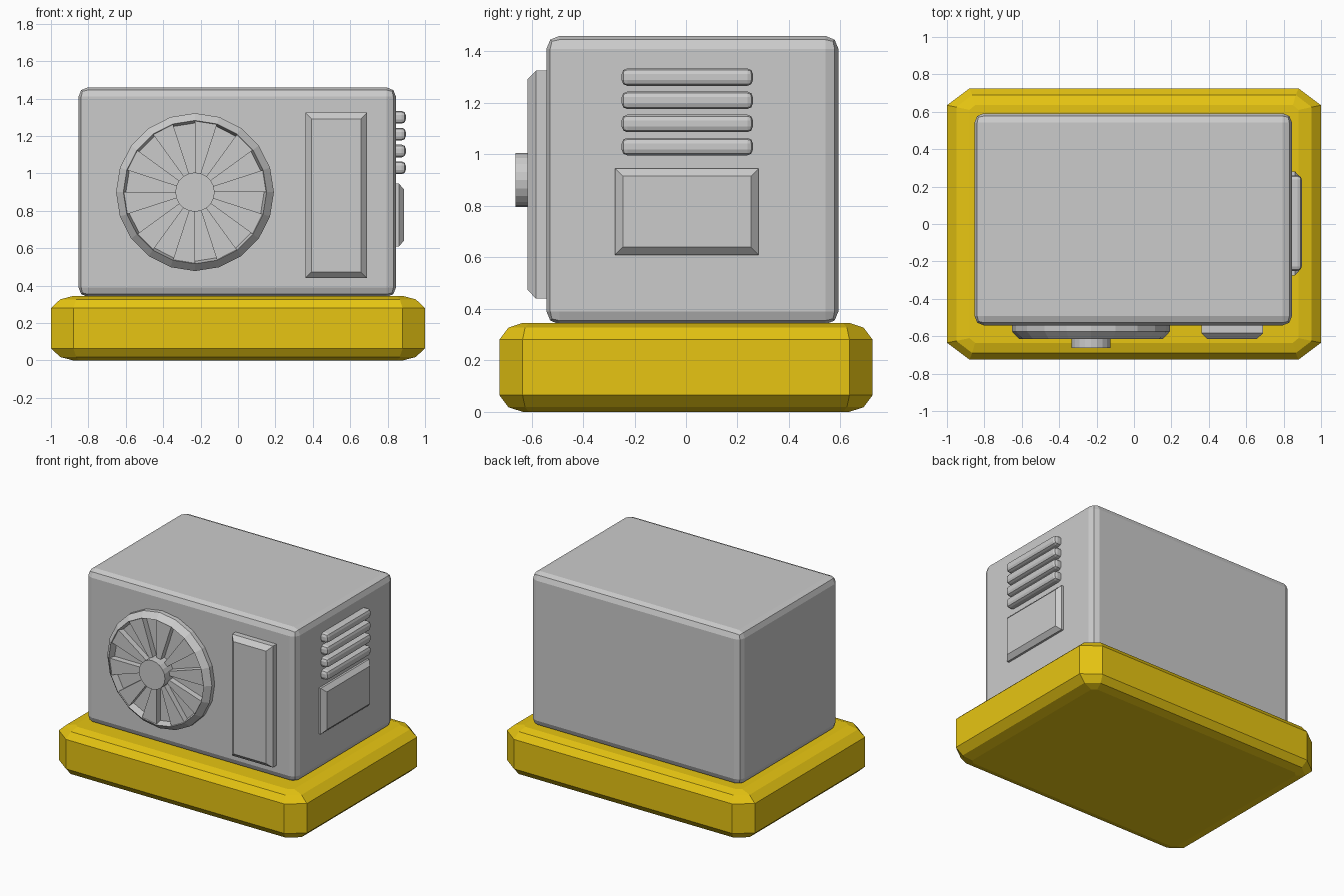
import bpy, bmesh
from math import sin, cos, pi

if "Cube" in bpy.data.objects:
    bpy.data.objects.remove(bpy.data.objects["Cube"])


def finish(name, bm):
    bmesh.ops.recalc_face_normals(bm, faces=bm.faces)
    mesh = bpy.data.meshes.new(name)
    bm.to_mesh(mesh)
    bm.free()
    ob = bpy.data.objects.new(name, mesh)
    bpy.context.collection.objects.link(ob)
    return ob


def loft(name, loops, closed=False):
    """Skin equal-length loops; cap the ends, or join last to first."""
    bm = bmesh.new()
    rings = [[bm.verts.new(p) for p in loop] for loop in loops]
    pairs = list(zip(rings, rings[1:]))
    if closed:
        pairs.append((rings[-1], rings[0]))
    else:
        bm.faces.new(rings[0])
        bm.faces.new(rings[-1])
    n = len(rings[0])
    for a, b in pairs:
        for i in range(n):
            j = (i + 1) % n
            bm.faces.new((a[i], a[j], b[j], b[i]))
    return finish(name, bm)


def box(name, lo, hi, bevel):
    bm = bmesh.new()
    bmesh.ops.create_cube(bm, size=1)
    for v in bm.verts:
        v.co = [l + (h - l) * (c + 0.5) for l, h, c in zip(lo, hi, v.co)]
    ob = finish(name, bm)
    mod = ob.modifiers.new("edge", 'BEVEL')
    mod.width, mod.segments = bevel, 2
    return ob


def octagon(hx, hy, cx, cy, z):
    return [(hx, hy - cy, z), (hx - cx, hy, z), (cx - hx, hy, z), (-hx, hy - cy, z),
            (-hx, cy - hy, z), (cx - hx, -hy, z), (hx - cx, -hy, z), (hx, cy - hy, z)]


def rect(a0, a1, b0, b1, inset, place):
    a0, a1, b0, b1 = a0 + inset, a1 - inset, b0 + inset, b1 - inset
    return [place(*p) for p in ((a0, b0), (a1, b0), (a1, b1), (a0, b1))]


# Plinth with chamfered corners and softened rims
outer = (1.0, 0.725, 0.12, 0.09)
mid = (0.95, 0.69, 0.085, 0.065)
inner = (0.88, 0.635, 0.03, 0.025)
levels = [(inner, 0), (mid, 0.018), (outer, 0.065), (outer, 0.28), (mid, 0.327), (inner, 0.345)]
base = loft("base", [octagon(*s, z) for s, z in levels])
mat = bpy.data.materials.new("yellow_paint")
mat.diffuse_color = (0.8, 0.56, 0.006, 1)
mat.use_nodes = True
mat.node_tree.nodes["Principled BSDF"].inputs["Base Color"].default_value = mat.diffuse_color
base.data.materials.append(mat)

# Main housing
box("housing", (-0.853, -0.542, 0.34), (0.845, 0.592, 1.46), 0.05)

# Raised panels on the front and right side
loft("front_panel", [rect(0.36, 0.69, 0.44, 1.325, i, lambda a, b, y=y: (a, y, b))
                     for i, y in ((0, -0.52), (0, -0.583), (0.033, -0.615))])
loft("side_panel", [rect(-0.275, 0.282, 0.61, 0.945, i, lambda a, b, x=x: (x, a, b))
                    for i, x in ((0, 0.82), (0, 0.86), (0.03, 0.888))])

# Side vent bars
for i in range(4):
    z = 1.03 + 0.09 * i
    box(f"vent_bar_{i + 1}", (0.82, -0.25, z - 0.034), (0.897, 0.26, z + 0.034), 0.022)

# Fan: rim, recessed back, hub and blades
SIDES, FX, FZ = 20, -0.23, 0.90


def polar(r, y, k):
    a = 2 * pi * k / SIDES
    return (FX + r * cos(a), y, FZ + r * sin(a))


def circle(r, y):
    return [polar(r, y, k) for k in range(SIDES)]


loft("fan_rim", [circle(r, y) for r, y in
                 ((0.365, -0.53), (0.422, -0.53), (0.422, -0.575), (0.383, -0.615), (0.368, -0.56))],
     closed=True)
loft("fan_back", [circle(0.37, -0.53), circle(0.37, -0.565)])
loft("fan_hub", [circle(0.105, -0.53), circle(0.105, -0.663)])
for i in range(SIDES // 2):
    k = 2 * i
    loft(f"fan_blade_{i + 1}", [[polar(0.09, y, k), polar(0.38, y, k),
                                 polar(0.38, y, k + 1), polar(0.09, y, k + 1)]
                                for y in (-0.55, -0.608)])
